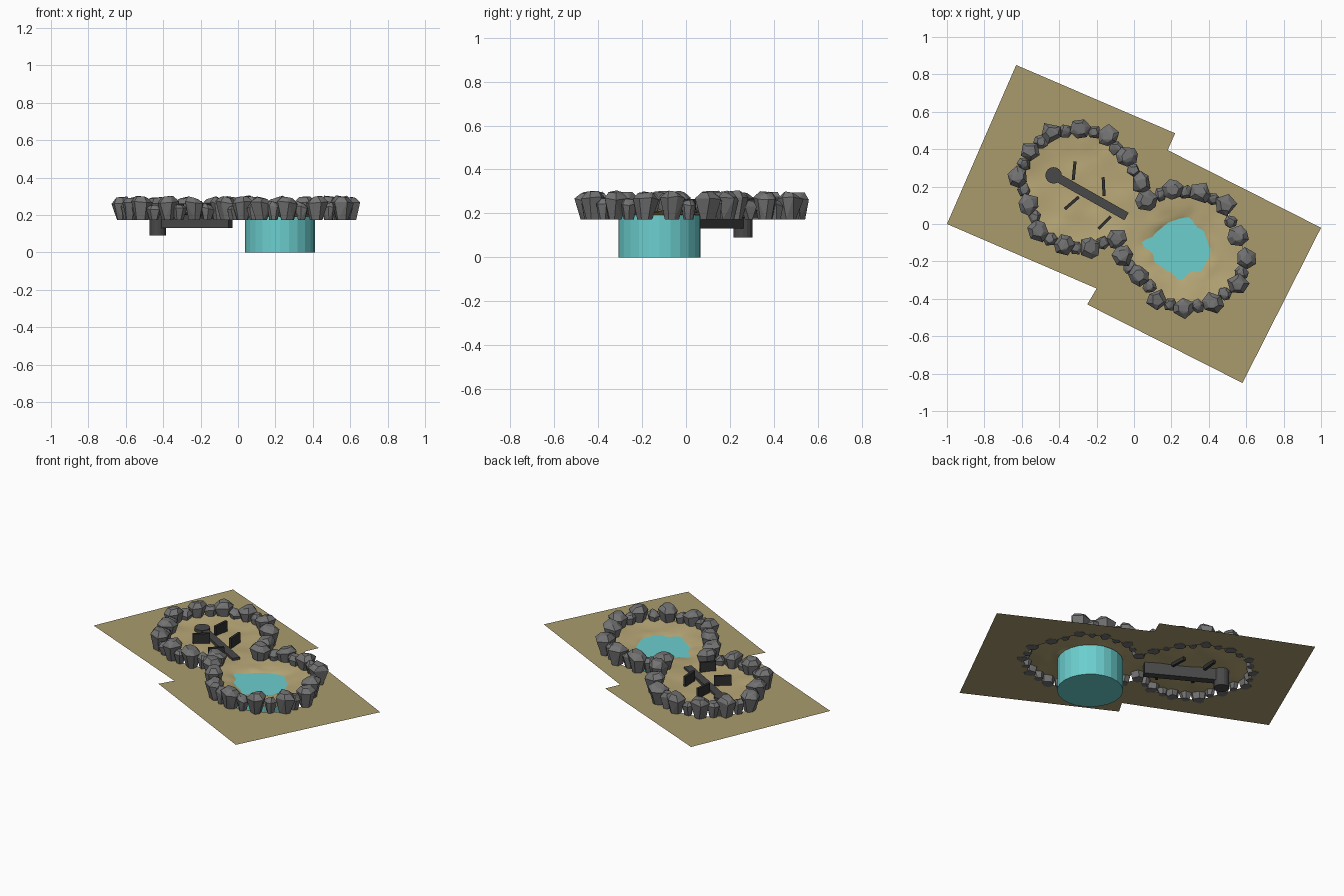
import bpy, bmesh, math, random
from mathutils import Vector, noise
from mathutils.geometry import intersect_point_line

random.seed(4)
cube = bpy.data.objects.get("Cube")
if cube:
    bpy.data.objects.remove(cube, do_unlink=True)

GROUND = 0.175
WATER = 0.192


def material(name, rgb):
    mat = bpy.data.materials.new(name)
    mat.use_nodes = True
    mat.diffuse_color = (*rgb, 1)
    mat.node_tree.nodes["Principled BSDF"].inputs["Base Color"].default_value = (*rgb, 1)
    return mat


dry_earth = material("dry earth", (0.40, 0.33, 0.155))
sand = material("sand", (0.48, 0.39, 0.185))
stone = material("grey stone", (0.17, 0.17, 0.17))
iron = material("dark iron", (0.065, 0.065, 0.065))
slate = material("black slate", (0.03, 0.03, 0.03))
water_blue = material("turquoise water", (0.15, 0.62, 0.62))


def finish(name, bm, mat, smooth=False):
    bmesh.ops.recalc_face_normals(bm, faces=bm.faces)
    mesh = bpy.data.meshes.new(name)
    bm.to_mesh(mesh)
    bm.free()
    mesh.materials.append(mat)
    for p in mesh.polygons:
        p.use_smooth = smooth
    obj = bpy.data.objects.new(name, mesh)
    bpy.context.collection.objects.link(obj)
    return obj


# Centres of the large boulders, walking once around both basins
RING = [Vector(p) for p in (
    (-.44, .49), (-.29, .51), (-.14, .47), (-.035, .36), (.04, .22), (.07, .125),
    (.205, .185), (.355, .17), (.49, .1), (.555, -.065), (.6, -.185), (.555, -.325),
    (.42, -.42), (.265, -.45), (.125, -.405), (.025, -.275), (-.06, -.17), (-.095, -.08),
    (-.235, -.125), (-.375, -.11), (-.515, -.04), (-.565, .105), (-.62, .25), (-.555, .39))]
EDGES = list(zip(RING, RING[1:] + RING[:1]))


def inside_ring(p):
    hit = False
    for a, b in EDGES:
        if (a.y > p.y) != (b.y > p.y) and p.x < a.x + (p.y - a.y) / (b.y - a.y) * (b.x - a.x):
            hit = not hit
    return hit


def ring_distance(p):
    best = 1.0
    for a, b in EDGES:
        t = min(1, max(0, (p - a).dot(b - a) / (b - a).length_squared))
        best = min(best, (a.lerp(b, t) - p).length)
    return best


# Flat ground sheet of two offset rectangles, open over the basins
bm = bmesh.new()
OUTLINE = [Vector(p) for p in (
    (-1, 0), (-.63, .85), (.22, .485), (.18, .395), (1, -.02), (.58, -.85), (-.25, -.43), (-.2, -.345))]
for loop in (OUTLINE, RING):
    verts = [bm.verts.new((p.x, p.y, GROUND)) for p in loop]
    for i, v in enumerate(verts):
        bm.edges.new((v, verts[i - 1]))
bmesh.ops.triangle_fill(bm, use_beauty=True, edges=bm.edges[:], normal=(0, 0, 1))
finish("ground_sheet", bm, dry_earth)


# Rippled sand floor, sinking below the pool surface
def sand_height(p):
    ripple = noise.noise(Vector((p.x * 9, p.y * 9, 0.5)))
    z = 0.2 + 0.006 * ripple
    offset = p - Vector((0.24, -0.12))
    shore = 0.155 + 0.03 * noise.noise(Vector((p.x * 14, p.y * 14, 3)))
    depth = (shore - offset.length) / 0.05
    z -= 0.008 * min(1, max(0, depth + 1)) + 0.018 * min(1, max(0, depth))
    # Bank on the upper left shore of the pool
    bank = (p - Vector((0.13, 0.0))).length
    z += 0.014 * math.exp(-(bank / 0.06) ** 2)
    # Low rise towards the boulders
    z += 0.012 * max(0, 1 - ring_distance(p) / 0.12)
    return z


bm = bmesh.new()
CELL = 0.02
grid = {}


def grid_vert(i, j):
    if (i, j) not in grid:
        p = Vector((i * CELL, j * CELL))
        grid[i, j] = bm.verts.new((p.x, p.y, sand_height(p)))
    return grid[i, j]


for i in range(-36, 36):
    for j in range(-30, 30):
        if inside_ring(Vector((i + 0.5, j + 0.5)) * CELL):
            bm.faces.new([grid_vert(i + a, j + b) for a, b in ((0, 0), (1, 0), (1, 1), (0, 1))])
finish("sand_floor", bm, sand, smooth=True)


# Boulders: narrow foot, wide shoulder, bevelled crown
def boulder(name, centre, radius, height):
    bm = bmesh.new()
    sides = random.choice((5, 6, 6, 7))
    turn = random.uniform(0, math.tau)
    tilt = random.uniform(-0.01, 0.01)
    for scale, level in ((0.62, 0), (1.08, 0.78), (0.6, 1)):
        for k in range(sides):
            a = turn + math.tau * (k + random.uniform(-0.2, 0.2)) / sides
            r = radius * scale * random.uniform(0.88, 1.1)
            z = GROUND - 0.002 + height * level
            if level:
                z += tilt * math.cos(a) + random.uniform(-0.006, 0.004)
            bm.verts.new((centre.x + r * math.cos(a), centre.y + r * math.sin(a), z))
    bmesh.ops.convex_hull(bm, input=bm.verts[:])
    bmesh.ops.dissolve_limit(bm, angle_limit=0.1, verts=bm.verts[:], edges=bm.edges[:])
    return finish(name, bm, stone)


for n, (a, b) in enumerate(EDGES):
    boulder(f"large_boulder_{n + 1}", a, 0.055, random.uniform(0.117, 0.125))
    # A small stone fills each wide gap, except the pass between the basins
    if (b - a).length > 0.13:
        outward = random.uniform(-0.008, 0.008)
        mid = a.lerp(b, 0.5) + Vector((outward, outward))
        boulder(f"small_boulder_{n + 1}", mid, 0.036, random.uniform(0.075, 0.1))


# Drums: pool and post
def drum(name, x, y, radius, low, high, sides, mat):
    bm = bmesh.new()
    bmesh.ops.create_cone(bm, cap_ends=True, segments=sides, radius1=radius, radius2=radius, depth=high - low)
    bmesh.ops.translate(bm, verts=bm.verts, vec=(x, y, (low + high) / 2))
    return finish(name, bm, mat)


drum("pool_water", 0.225, -0.12, 0.187, 0, WATER, 24, water_blue)
drum("beam_post", -0.43, 0.26, 0.044, 0.09, 0.218, 16, iron)


# Upright or lying slabs between two plan points
def slab(name, start, end, width, low, high, mat):
    a, b = Vector(start), Vector(end)
    across = (b - a).orthogonal().normalized() * width / 2
    bm = bmesh.new()
    for z in (low, high):
        for p in (a - across, a + across, b + across, b - across):
            bm.verts.new((p.x, p.y, z))
    bmesh.ops.convex_hull(bm, input=bm.verts[:])
    bmesh.ops.dissolve_limit(bm, angle_limit=0.05, verts=bm.verts[:], edges=bm.edges[:])
    return finish(name, bm, mat)


slab("long_beam", (-0.43, 0.26), (-0.04, 0.04), 0.046, 0.13, 0.215, iron)
PLATES = (((-.315, .335), (-.325, .235)), ((-.165, .25), (-.16, .15)),
          ((-.37, .08), (-.295, .145)), ((-.19, -.025), (-.125, .04)))
for n, (start, end) in enumerate(PLATES):
    slab(f"upright_plate_{n + 1}", start, end, 0.016, 0.18, 0.262, slate)
